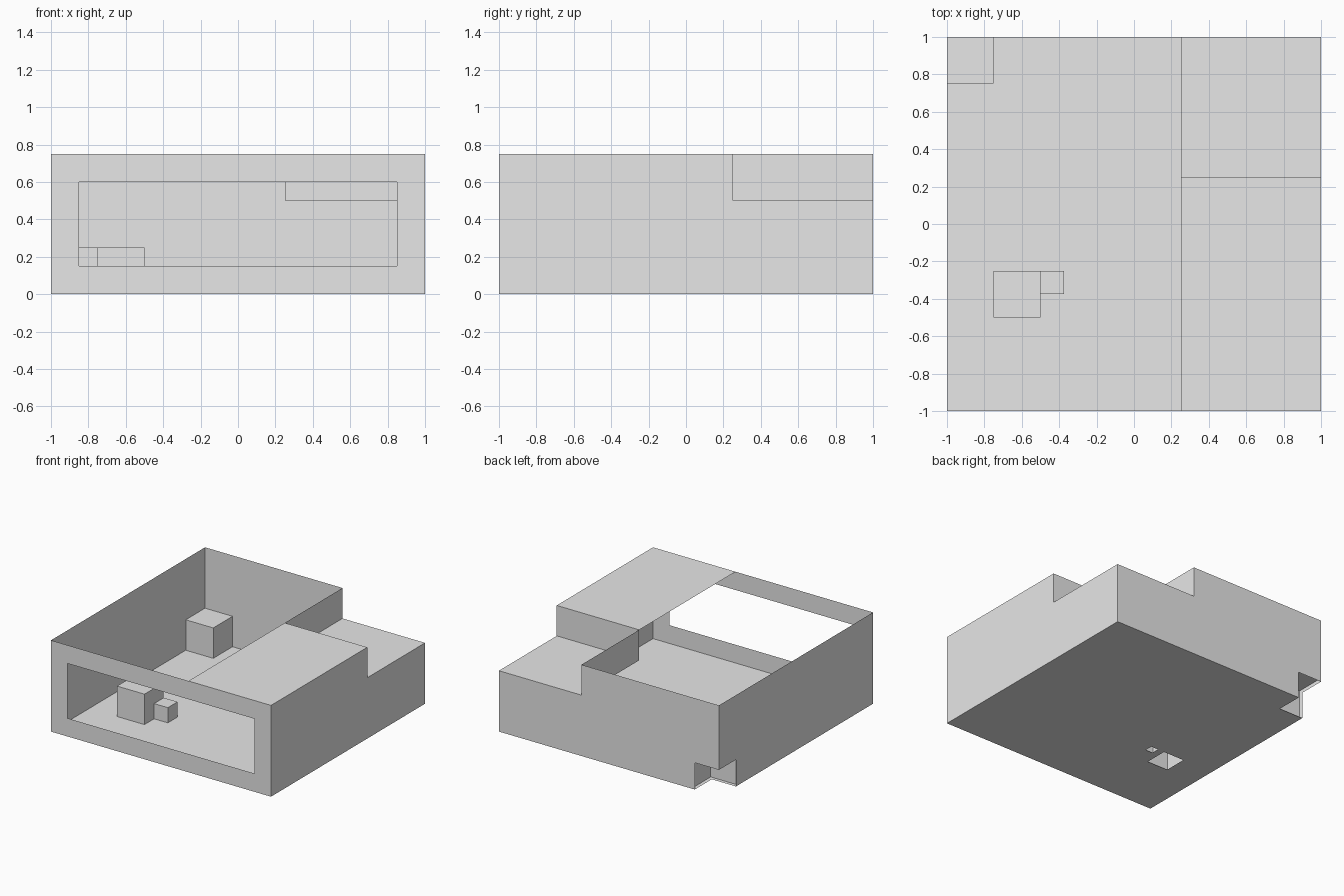
import bpy, bmesh

default = bpy.data.objects.get("Cube")
if default:
    bpy.data.objects.remove(default, do_unlink=True)

grey = bpy.data.materials.new("plain grey")
grey.use_nodes = True
grey.diffuse_color = (0.8, 0.8, 0.8, 1)
for node in grey.node_tree.nodes:
    if node.type == 'BSDF_PRINCIPLED':
        node.inputs["Base Color"].default_value = (0.8, 0.8, 0.8, 1)

W = 1.0      # half width and half depth
H = 0.75     # full height
LOW = 0.5    # height of the lowered roof
STEP = 0.25  # where the roof and its step begin
RIM = 0.03   # rim left around the openings under the blocks


def add_panel(bm, lo, hi, holes=(), flip=False):
    """Thin rectangle between two corners that share one coordinate, minus rectangular holes."""
    n = next(i for i in range(3) if lo[i] == hi[i])
    u, v = (n + 1) % 3, (n + 2) % 3
    cuts = [sorted({lo[a], hi[a]} | {c[a] for h in holes for c in h}) for a in (u, v)]
    verts = {}

    def vert(a, b):
        if (a, b) not in verts:
            co = [0, 0, 0]
            co[n], co[u], co[v] = lo[n], a, b
            verts[a, b] = bm.verts.new(co)
        return verts[a, b]

    for a0, a1 in zip(cuts[0], cuts[0][1:]):
        for b0, b1 in zip(cuts[1], cuts[1][1:]):
            a, b = (a0 + a1) / 2, (b0 + b1) / 2
            if any(p[u] < a < q[u] and p[v] < b < q[v] for p, q in holes):
                continue
            loop = [vert(a0, b0), vert(a1, b0), vert(a1, b1), vert(a0, b1)]
            bm.faces.new(loop[::-1] if flip else loop)


def finish(name, bm):
    bmesh.ops.remove_doubles(bm, verts=bm.verts[:], dist=0.0001)
    mesh = bpy.data.meshes.new(name)
    bm.to_mesh(mesh)
    bm.free()
    mesh.materials.append(grey)
    bpy.context.collection.objects.link(bpy.data.objects.new(name, mesh))


def panel(name, lo, hi, holes=(), flip=False):
    bm = bmesh.new()
    add_panel(bm, lo, hi, holes, flip)
    finish(name, bm)


def block(name, lo, hi, skip=()):
    """Hollow block without a bottom; skip lists (axis, side) faces left open."""
    bm = bmesh.new()
    for axis in range(3):
        for side, corner in enumerate((lo, hi)):
            if (axis, side) in skip or (axis, side) == (2, 0):
                continue
            p, q = list(lo), list(hi)
            p[axis] = q[axis] = corner[axis]
            add_panel(bm, p, q, flip=side == 0)
    finish(name, bm)


# Block extents on the floor
big = ((-0.75, -0.5, 0), (-0.5, -0.25, 0.25))
small = ((-0.5, -0.375, 0), (-0.375, -0.25, 0.125))
corner = ((-W, 0.75, 0), (-0.75, W, 0.25))


def rim_hole(b):
    return tuple(c + RIM for c in b[0]), tuple(c - RIM for c in b[1])


notch = ((-W, 0.75 + RIM, 0), (-0.75 - RIM, W, 0.25 - RIM))
step_cut = ((STEP, STEP, LOW), (W, W, H))

# Floor and outer walls
panel("floor", (-W, -W, 0), (W, W, 0), [rim_hole(big), rim_hole(small), notch], flip=True)
panel("front_wall", (-W, -W, 0), (W, -W, H), [((-0.85, -W, 0.15), (0.85, -W, 0.6))], flip=True)
panel("back_wall", (-W, W, 0), (W, W, H), [notch, step_cut])
panel("left_wall", (W, -W, 0), (W, W, H), [step_cut])
panel("right_wall", (-W, -W, 0), (-W, W, H), [notch], flip=True)

# Partial roof with its lowered rear terrace
panel("upper_roof", (STEP, -W, H), (W, STEP, H))
panel("lower_roof", (STEP, STEP, LOW), (W, W, LOW))
panel("roof_riser", (STEP, STEP, LOW), (W, STEP, H))
panel("terrace_side_wall", (STEP, STEP, LOW), (STEP, W, H))

# Hollow blocks standing inside
block("large_block", *big)
block("small_block", *small, skip=[(0, 0)])
block("corner_block", *corner, skip=[(0, 0), (1, 1)])
